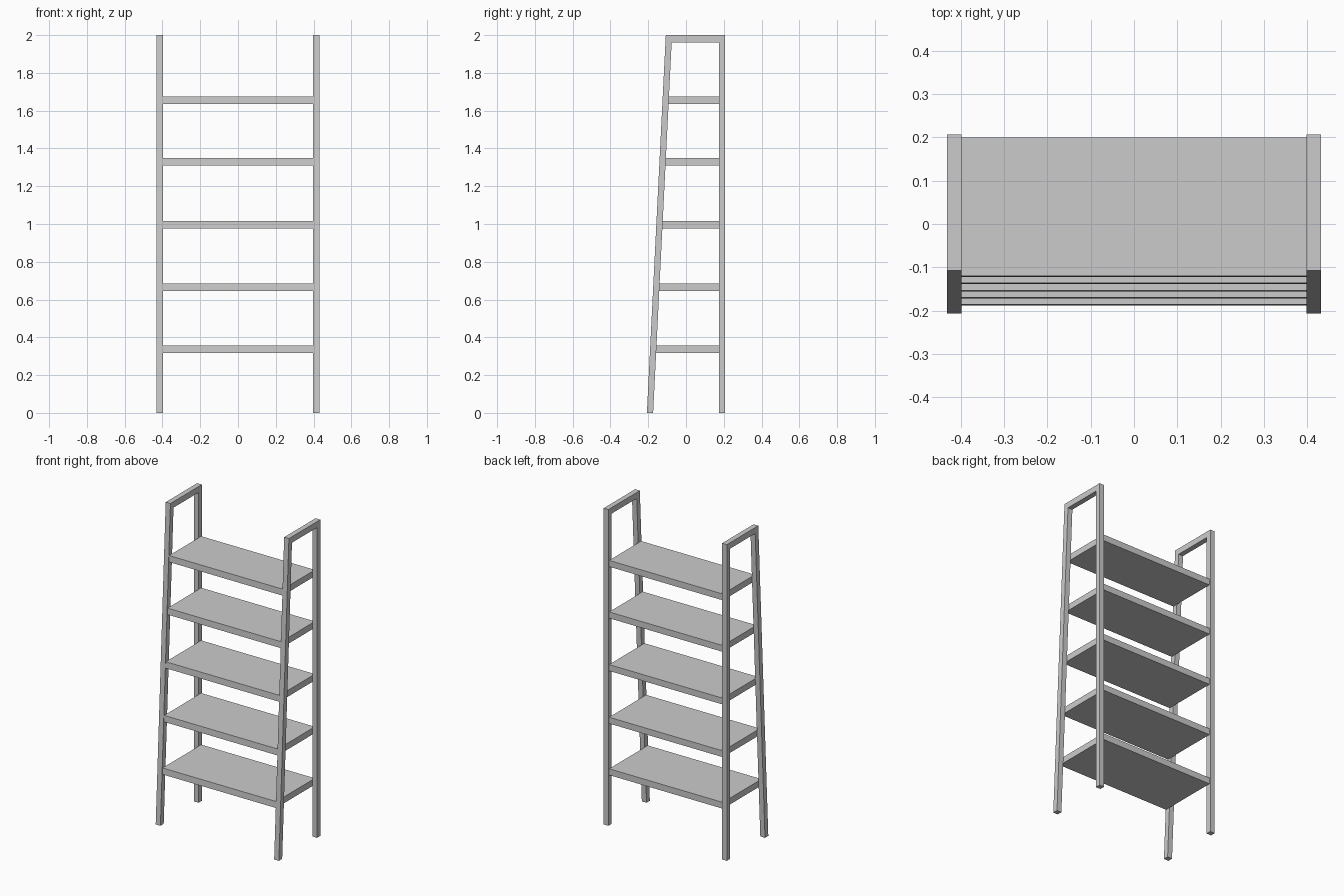
import bpy
import bmesh

if "Cube" in bpy.data.objects:
    bpy.data.objects.remove(bpy.data.objects["Cube"], do_unlink=True)

HEIGHT = 2.0
HALF_DEPTH = 0.207
INNER_X, OUTER_X = 0.398, 0.431   # side frame thickness range
BAR = 0.033                       # leg width seen from the side
RAIL = 0.038                      # top rail height
LEAN = 0.05                       # backward lean of the front legs
SHELF_TOPS = (0.358, 0.684, 1.017, 1.35, 1.676)
SHELF_THICKNESS = 0.04

grey = bpy.data.materials.new("plain_grey")
grey.use_nodes = True
colour = (0.6, 0.6, 0.6, 1.0)
grey.diffuse_color = colour
grey.node_tree.nodes["Principled BSDF"].inputs["Base Color"].default_value = colour


def front_y(z):
    """Front surface of the leaning legs at height z."""
    return -HALF_DEPTH + LEAN * z


def prism(name, profile, x0, x1):
    """Extrude a (y, z) profile along x."""
    bm = bmesh.new()
    face = bm.faces.new([bm.verts.new((x0, y, z)) for y, z in profile])
    side = bmesh.ops.extrude_face_region(bm, geom=[face])
    moved = [g for g in side["geom"] if isinstance(g, bmesh.types.BMVert)]
    bmesh.ops.translate(bm, verts=moved, vec=(x1 - x0, 0, 0))
    bmesh.ops.recalc_face_normals(bm, faces=bm.faces)
    mesh = bpy.data.meshes.new(name)
    bm.to_mesh(mesh)
    bm.free()
    mesh.materials.append(grey)
    obj = bpy.data.objects.new(name, mesh)
    bpy.context.collection.objects.link(obj)
    return obj


# Side frames: leaning front leg, top rail and upright back leg in one outline
under = HEIGHT - RAIL
frame = [
    (front_y(0), 0),
    (front_y(0) + BAR, 0),
    (front_y(under) + BAR, under),
    (HALF_DEPTH - BAR, under),
    (HALF_DEPTH - BAR, 0),
    (HALF_DEPTH, 0),
    (HALF_DEPTH, HEIGHT),
    (front_y(HEIGHT), HEIGHT),
]
prism("left_side_frame", frame, INNER_X, OUTER_X)
prism("right_side_frame", frame, -OUTER_X, -INNER_X)

# Shelves: front edge follows the lean, back edge slightly inset
for i, top in enumerate(SHELF_TOPS):
    bottom = top - SHELF_THICKNESS
    back = HALF_DEPTH - 0.007
    inset = 0.003
    prism(f"shelf_{i + 1}", [
        (front_y(bottom) + inset, bottom),
        (back, bottom),
        (back, top),
        (front_y(top) + inset, top),
    ], -INNER_X, INNER_X)
